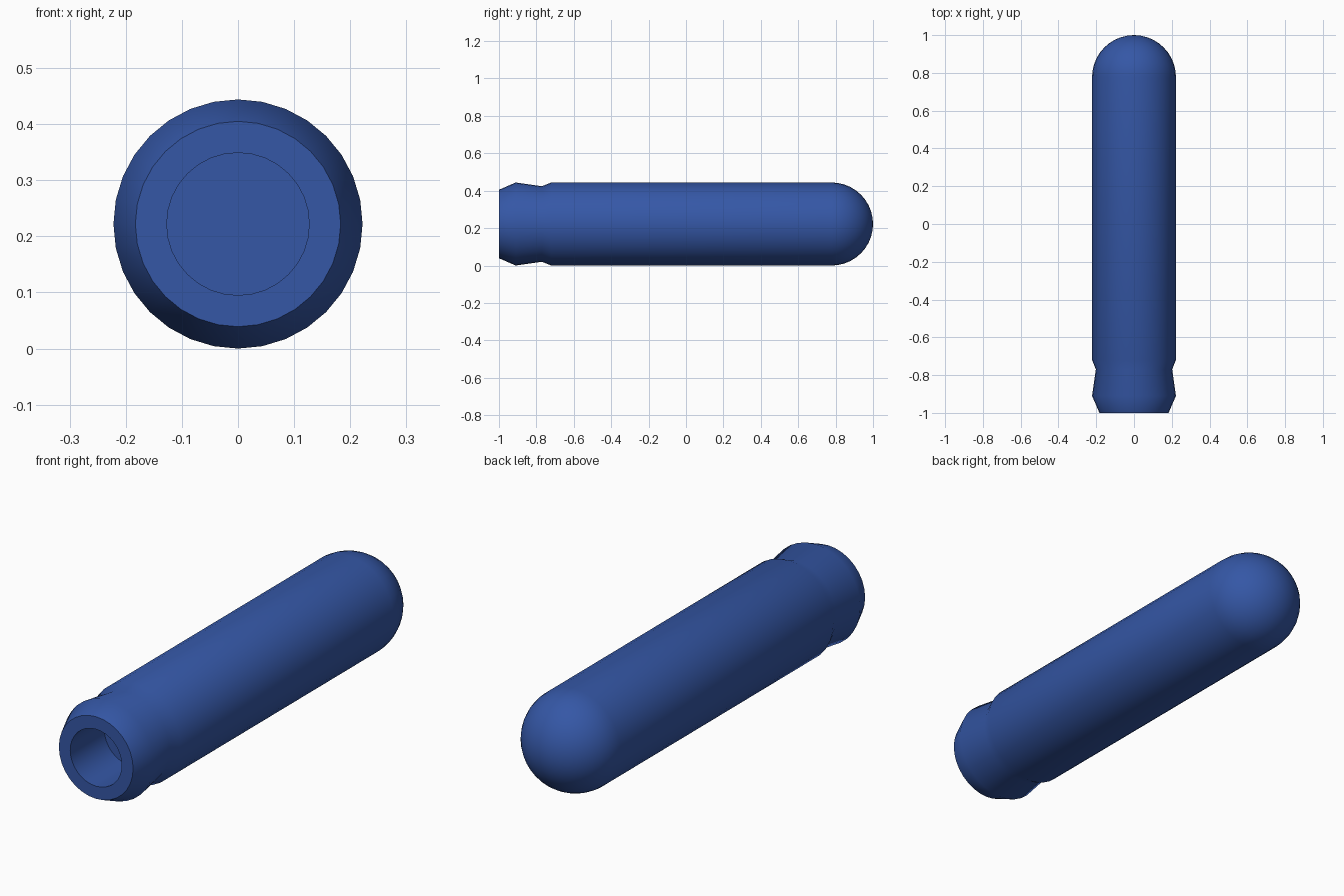
import bpy, bmesh, math

if "Cube" in bpy.data.objects:
    bpy.data.objects.remove(bpy.data.objects["Cube"])

SIDES = 32
R = 0.222
DOME_Y = 1 - R

# Profile (radius, y): blind hole, rim, flared collar, groove, barrel
profile = [(0, -0.76), (0.127, -0.76), (0.127, -1.0), (0.183, -1.0),
           (R, -0.91), (0.202, -0.77), (R, -0.72)]
# Rounded end
DOME_STEPS = 10
for i in range(DOME_STEPS):
    a = math.pi / 2 * i / DOME_STEPS
    profile.append((R * math.cos(a), DOME_Y + R * math.sin(a)))
profile.append((0, 1.0))

# Revolve the profile around the long axis
bm = bmesh.new()
rings = []
for r, y in profile:
    if r == 0:
        rings.append([bm.verts.new((0, y, R))] * SIDES)
    else:
        rings.append([bm.verts.new((r * math.sin(2 * math.pi * k / SIDES), y,
                                    R + r * math.cos(2 * math.pi * k / SIDES)))
                      for k in range(SIDES)])
for a, b in zip(rings, rings[1:]):
    for k in range(SIDES):
        n = (k + 1) % SIDES
        bm.faces.new(list(dict.fromkeys((a[k], a[n], b[n], b[k]))))
bmesh.ops.recalc_face_normals(bm, faces=bm.faces)

mesh = bpy.data.meshes.new("capped_tube")
bm.to_mesh(mesh)
bm.free()
tube = bpy.data.objects.new("capped_tube", mesh)
bpy.context.collection.objects.link(tube)

# Blue finish
blue = bpy.data.materials.new("blue")
blue.diffuse_color = (0.035, 0.095, 0.38, 1)
blue.use_nodes = True
blue.node_tree.nodes["Principled BSDF"].inputs["Base Color"].default_value = blue.diffuse_color
mesh.materials.append(blue)

# Smooth body with a crisp rim
bpy.context.view_layer.objects.active = tube
tube.select_set(True)
bpy.ops.object.shade_smooth_by_angle(angle=math.radians(40))
